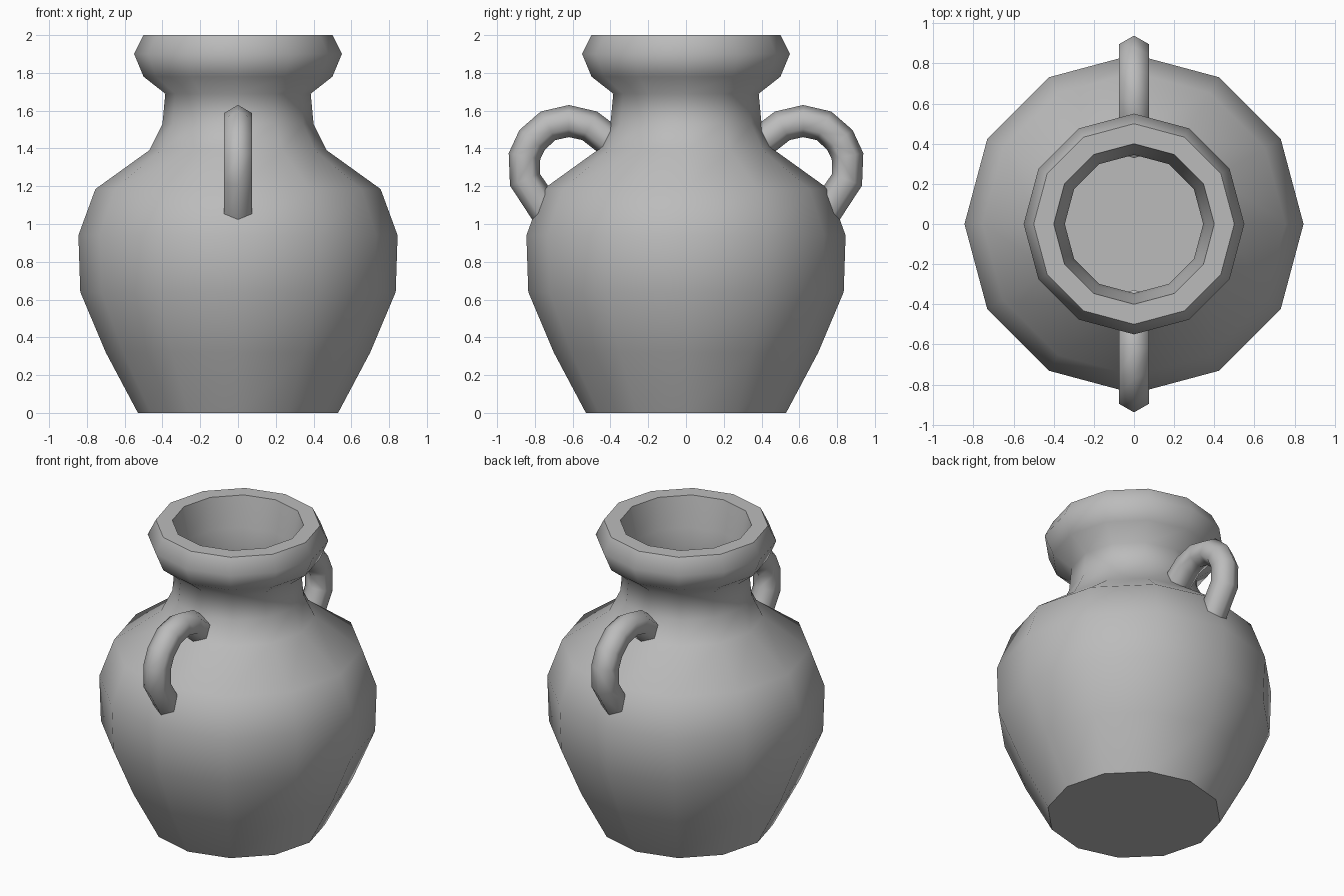
import bpy, bmesh, math
from mathutils import Vector

cube = bpy.data.objects.get("Cube")
if cube:
    bpy.data.objects.remove(cube)

clay = bpy.data.materials.new("grey clay")
clay.use_nodes = True
GREY = (0.5, 0.5, 0.5, 1)
clay.diffuse_color = GREY
clay.node_tree.nodes["Principled BSDF"].inputs["Base Color"].default_value = GREY


def loft(name, rings, angle, closed_ends=True):
    """Skin a list of vertex rings, cap both ends and smooth by angle."""
    bm = bmesh.new()
    rows = [[bm.verts.new(p) for p in ring] for ring in rings]
    for a, b in zip(rows, rows[1:]):
        for i in range(len(a)):
            j = (i + 1) % len(a)
            bm.faces.new((a[i], a[j], b[j], b[i]))
    bm.faces.new(rows[0])
    bm.faces.new(rows[-1])
    bmesh.ops.recalc_face_normals(bm, faces=bm.faces)
    mesh = bpy.data.meshes.new(name)
    bm.to_mesh(mesh)
    bm.free()
    mesh.materials.append(clay)
    obj = bpy.data.objects.new(name, mesh)
    bpy.context.collection.objects.link(obj)
    bpy.ops.object.select_all(action='DESELECT')
    obj.select_set(True)
    bpy.context.view_layer.objects.active = obj
    bpy.ops.object.shade_smooth_by_angle(angle=math.radians(angle))
    return obj


def circle(r, z, sides=12):
    turn = math.tau / sides
    return [(r * math.cos(i * turn), r * math.sin(i * turn), z) for i in range(sides)]


# Jar: outer wall up to the rim, then down the hollow inside
outer = [(0.53, 0), (0.70, 0.32), (0.835, 0.64), (0.845, 0.94), (0.755, 1.185),
         (0.47, 1.39), (0.40, 1.53), (0.385, 1.69), (0.50, 1.78), (0.55, 1.90),
         (0.50, 2.0)]
inner = [(0.40, 2.0), (0.36, 1.80), (0.345, 1.69), (0.36, 1.53), (0.43, 1.36),
         (0.71, 1.16), (0.80, 0.94), (0.79, 0.64), (0.66, 0.33), (0.50, 0.04)]
loft("jar_body", [circle(r, z) for r, z in outer + inner], 60)

# Handles: six-sided tube swept along an arch, mirrored front to back
path = [Vector((0, y, z)) for y, z in (
    (0.38, 1.42), (0.51, 1.52), (0.62, 1.545), (0.73, 1.52), (0.815, 1.445),
    (0.855, 1.36), (0.853, 1.235), (0.73, 1.05))]
for name, side in (("front_handle", -1), ("back_handle", 1)):
    rings = []
    for i, p in enumerate(path):
        tangent = (path[min(i + 1, len(path) - 1)] - path[max(i - 1, 0)]).normalized()
        across = Vector((1, 0, 0))
        outward = tangent.cross(across)
        ring = []
        for k in range(6):
            a = k * math.tau / 6
            v = p + 0.085 * (math.cos(a) * outward + math.sin(a) * across)
            ring.append((v.x, v.y * side, v.z))
        rings.append(ring)
    loft(name, rings, 65)
